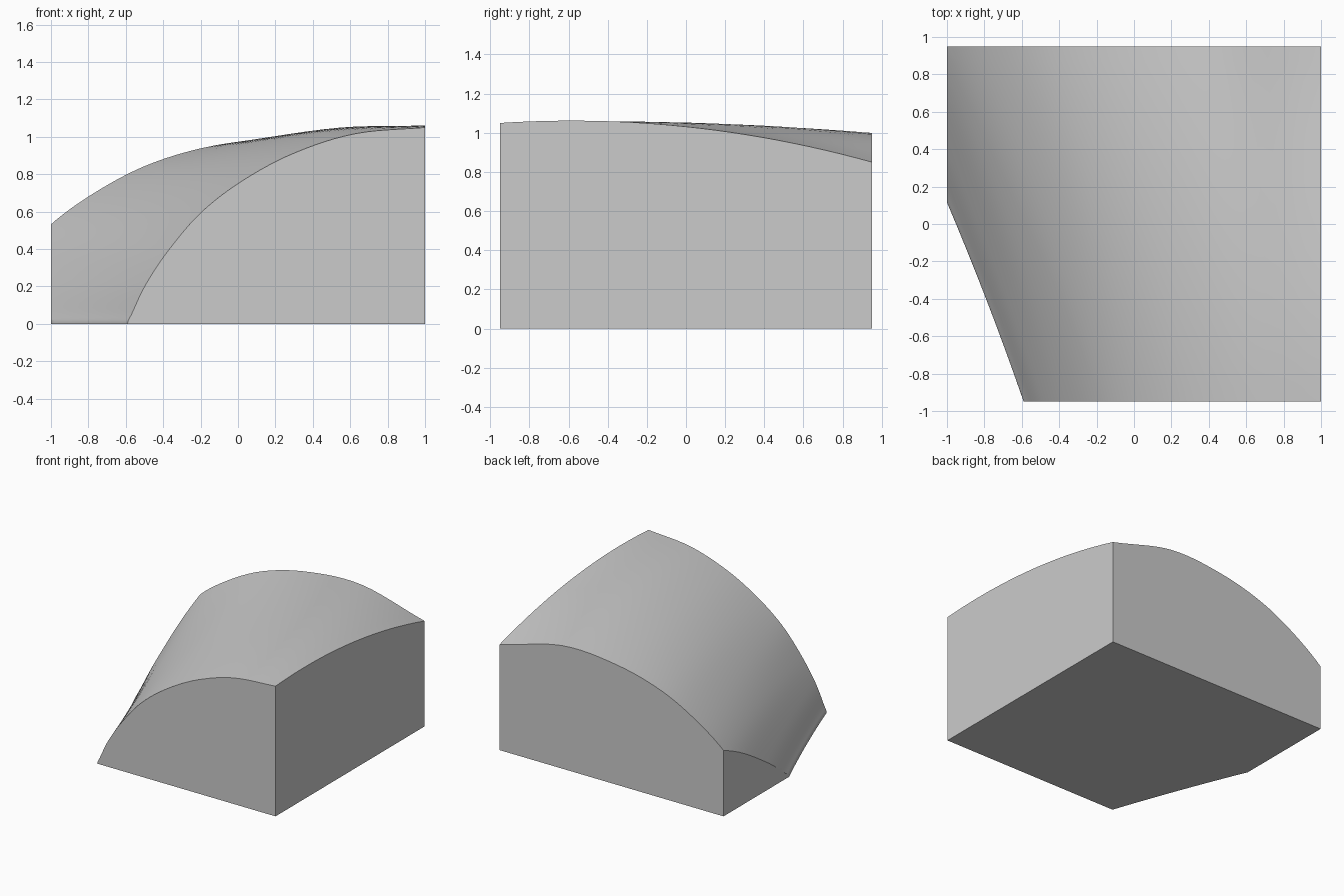
import bpy
import bmesh

cube = bpy.data.objects.get("Cube")
if cube:
    bpy.data.objects.remove(cube, do_unlink=True)

# Sections across the block: depth, left foot, then heights from the foot to the right side
DEPTH = 0.95
SECTIONS = [
    (-DEPTH, -0.59, [0, 0.06, 0.215, 0.40, 0.60, 0.77, 0.915, 1.017, 1.05]),
    (-0.15, -0.89, [0, 0.065, 0.23, 0.44, 0.64, 0.82, 0.96, 1.05, 1.045]),
    (DEPTH, -1.38, [0, 0.07, 0.25, 0.49, 0.69, 0.863, 0.968, 0.992, 0.85]),
]
ROWS, STEPS = 24, 6


def blend(y, values):
    """Quadratic blend of one value per section at depth y."""
    total = 0
    for i, value in enumerate(values):
        weight = 1
        for j in range(len(SECTIONS)):
            if j != i:
                weight *= (y - SECTIONS[j][0]) / (SECTIONS[i][0] - SECTIONS[j][0])
        total += weight * value
    return total


def smooth(points, t):
    """Smooth curve through evenly spaced heights."""
    p = [2 * points[0] - points[1], *points, 2 * points[-1] - points[-2]]
    i = min(int(t), len(points) - 2)
    f = t - i
    a, b, c, d = p[i:i + 4]
    return b + f * ((c - a) + f * ((2 * a - 5 * b + 4 * c - d) + f * (3 * b - a - 3 * c + d))) / 2


# Loft the closed sections from front to back
bm = bmesh.new()
spans = len(SECTIONS[0][2]) - 1
rings = []
for row in range(ROWS + 1):
    y = DEPTH * (2 * row / ROWS - 1)
    foot = blend(y, [s[1] for s in SECTIONS])
    heights = [blend(y, column) for column in zip(*[s[2] for s in SECTIONS])]
    ring = []
    for k in range(spans * STEPS + 1):
        v = k / (spans * STEPS)
        ring.append(bm.verts.new((foot + (1 - foot) * v * v, y, smooth(heights, v * spans))))
    ring.append(bm.verts.new((1, y, 0)))
    rings.append(ring)

count = len(rings[0])
for near, far in zip(rings, rings[1:]):
    for k in range(count):
        n = (k + 1) % count
        bm.faces.new((near[k], near[n], far[n], far[k]))
bm.faces.new(rings[0])
bm.faces.new(rings[-1])

# Trim the overhang to a flat left wall and close it
cut = bmesh.ops.bisect_plane(bm, geom=bm.verts[:] + bm.edges[:] + bm.faces[:], dist=0.00001,
                             plane_co=(-1, 0, 0), plane_no=(-1, 0, 0), clear_outer=True)
bmesh.ops.holes_fill(bm, edges=[e for e in bm.edges if e.is_boundary], sides=0)
bmesh.ops.recalc_face_normals(bm, faces=bm.faces[:])

mesh = bpy.data.meshes.new("curved_block")
bm.to_mesh(mesh)
bm.free()
block = bpy.data.objects.new("curved_block", mesh)
bpy.context.collection.objects.link(block)

# Plain grey finish
grey = bpy.data.materials.new("plain_grey")
grey.use_nodes = True
colour = (0.6, 0.6, 0.6, 1)
grey.diffuse_color = colour
for node in grey.node_tree.nodes:
    if node.type == 'BSDF_PRINCIPLED':
        node.inputs["Base Color"].default_value = colour
mesh.materials.append(grey)

bpy.ops.object.select_all(action='DESELECT')
block.select_set(True)
bpy.context.view_layer.objects.active = block
bpy.ops.object.shade_smooth_by_angle()
